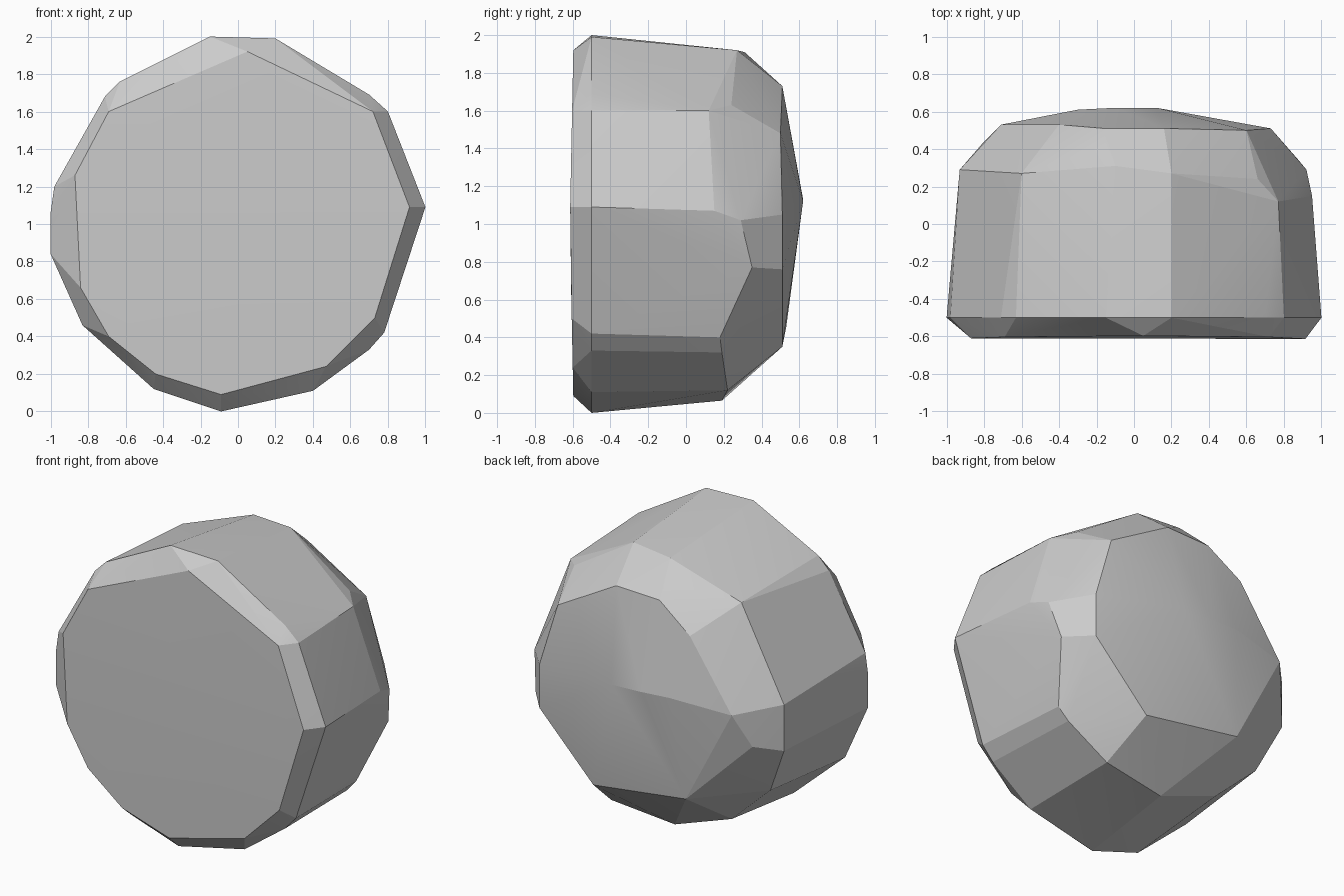
import bpy, bmesh

# Front face rim (x, z), nearly flat
face = [(0.05, 1.92), (0.72, 1.6), (0.915, 1.09), (0.73, 0.5), (0.47, 0.24), (-0.09, 0.09),
        (-0.44, 0.2), (-0.69, 0.4), (-0.84, 0.66), (-0.87, 1.26), (-0.69, 1.6)]
# Widest outline just behind the front bevel (x, z)
outline = [(-0.15, 2.0), (0.2, 1.99), (0.7, 1.69), (0.8, 1.6), (1.0, 1.09), (0.78, 0.42),
           (0.7, 0.33), (0.4, 0.11), (-0.09, 0.0), (-0.45, 0.12), (-0.83, 0.46),
           (-1.0, 0.84), (-1.0, 1.06), (-0.98, 1.2), (-0.71, 1.68), (-0.63, 1.76)]
# Where the sides turn into the rear bevels (x, y, z)
shoulder = [(-0.1, 0.31, 1.91), (0.2, 0.27, 1.92), (0.66, 0.24, 1.63), (0.77, 0.12, 1.6),
            (0.95, 0.15, 1.07), (0.92, 0.29, 1.02), (0.87, 0.35, 0.77), (0.75, 0.18, 0.4),
            (0.68, 0.19, 0.32), (0.4, 0.22, 0.12), (-0.05, 0.19, 0.065), (-0.48, 0.2, 0.22),
            (-0.78, 0.22, 0.5), (-0.93, 0.29, 0.83), (-0.93, 0.29, 1.14), (-0.6, 0.27, 1.73)]
# Rear rim and the shallow raised centre of the back (x, y, z)
rear = [(-0.15, 0.42, 1.8), (-0.16, 0.51, 1.72), (0.16, 0.51, 1.73), (0.6, 0.5, 1.48),
        (0.73, 0.51, 1.05), (0.73, 0.51, 0.76), (0.33, 0.51, 0.35), (-0.37, 0.53, 0.45),
        (-0.8, 0.44, 0.88), (-0.71, 0.53, 1.1), (-0.4, 0.53, 1.55),
        (0.12, 0.62, 1.12), (-0.1, 0.62, 1.13), (-0.3, 0.61, 1.14)]

points = [(x, -0.615 + 0.02 * abs(z - 1.0), z) for x, z in face]
points += [(x, -0.5, z) for x, z in outline] + shoulder + rear

# Faceted rock wrapped around the profiles
bm = bmesh.new()
for p in points:
    bm.verts.new(p)
hull = bmesh.ops.convex_hull(bm, input=bm.verts[:])
loose = [v for v in bm.verts if not v.link_faces]
bmesh.ops.delete(bm, geom=loose, context='VERTS')
bmesh.ops.recalc_face_normals(bm, faces=bm.faces[:])
mesh = bpy.data.meshes.new("rock")
bm.to_mesh(mesh)
bm.free()
rock = bpy.data.objects.new("rock", mesh)
bpy.context.collection.objects.link(rock)

# Soften only the shallow facet edges
bpy.context.view_layer.objects.active = rock
rock.select_set(True)
bpy.ops.object.shade_smooth_by_angle(angle=0.2)
